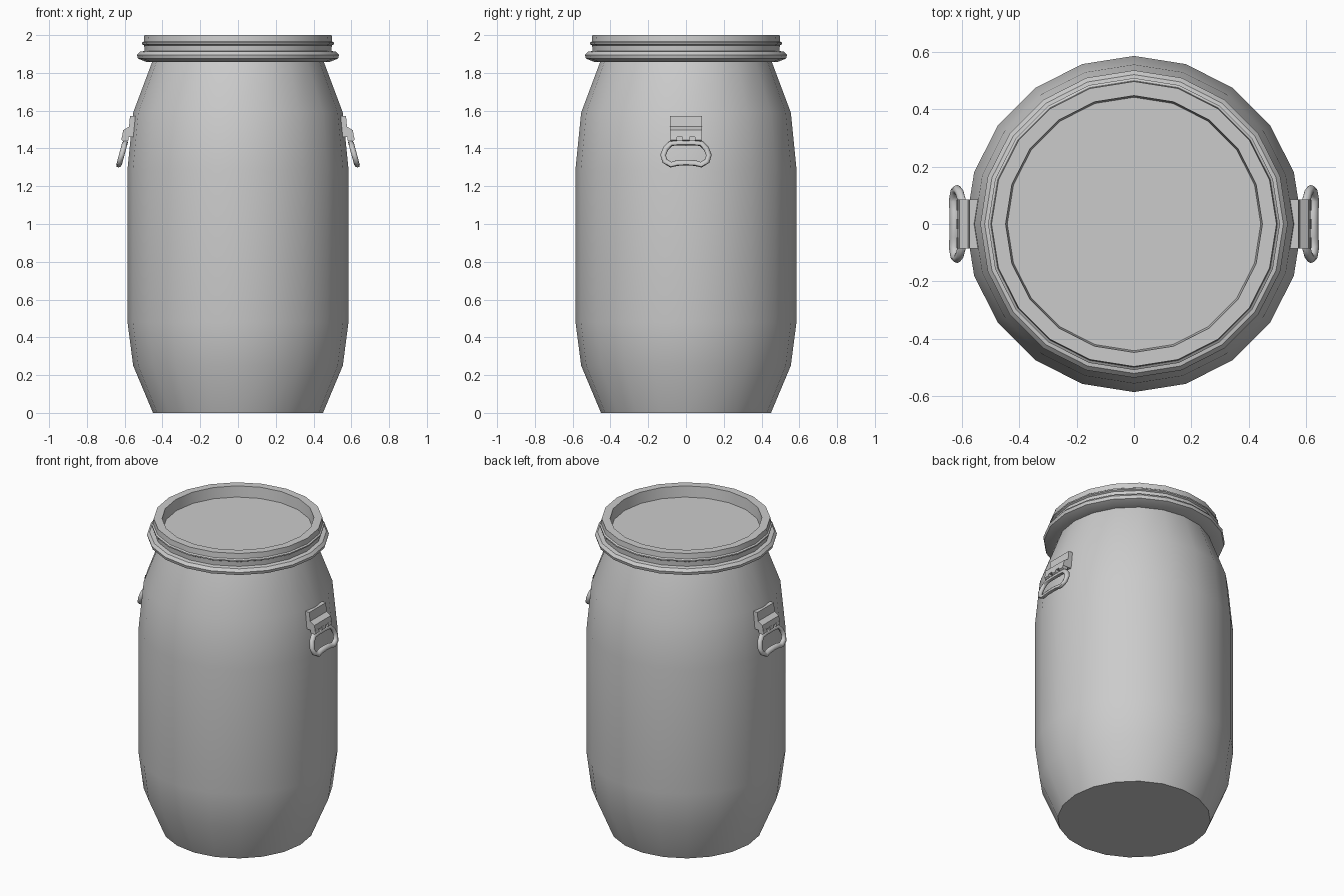
import bpy, bmesh, math

if "Cube" in bpy.data.objects:
    bpy.data.objects.remove(bpy.data.objects["Cube"])

SIDES = 20


def finish(name, bm, angle=35):
    bmesh.ops.recalc_face_normals(bm, faces=bm.faces[:])
    me = bpy.data.meshes.new(name)
    bm.to_mesh(me)
    bm.free()
    ob = bpy.data.objects.new(name, me)
    bpy.context.collection.objects.link(ob)
    bpy.ops.object.select_all(action='DESELECT')
    ob.select_set(True)
    bpy.context.view_layer.objects.active = ob
    bpy.ops.object.shade_smooth_by_angle(angle=math.radians(angle))
    return ob


def lathe(name, profile):
    """Revolve an (r, z) profile and cap both ends."""
    bm = bmesh.new()
    rings = []
    for r, z in profile:
        rings.append([bm.verts.new((r * math.cos(math.tau * i / SIDES),
                                    r * math.sin(math.tau * i / SIDES), z))
                      for i in range(SIDES)])
    for a, b in zip(rings, rings[1:]):
        for i in range(SIDES):
            j = (i + 1) % SIDES
            bm.faces.new((a[i], a[j], b[j], b[i]))
    bm.faces.new(rings[0])
    bm.faces.new(rings[-1])
    return finish(name, bm)


def extrude_y(name, profile, y0, y1, side):
    """Prism from an (x, z) profile, mirrored by side."""
    bm = bmesh.new()
    face = bm.faces.new([bm.verts.new((side * x, y0, z)) for x, z in profile])
    ext = bmesh.ops.extrude_face_region(bm, geom=[face])
    verts = [v for v in ext['geom'] if isinstance(v, bmesh.types.BMVert)]
    bmesh.ops.translate(bm, verts=verts, vec=(0, y1 - y0, 0))
    return finish(name, bm, 30)


def tube_loop(name, pts, radius, side, n=8):
    """Closed tube along (y, z) points lying in a tilted plane."""
    bm = bmesh.new()
    rings = []
    for k, (y, z) in enumerate(pts):
        (ya, za), (yb, zb) = pts[k - 1], pts[(k + 1) % len(pts)]
        length = math.hypot(yb - ya, zb - za)
        ny, nz = (zb - za) / length, -(yb - ya) / length
        x = 0.597 + (1.435 - z) * 0.27
        ring = []
        for i in range(n):
            c = radius * math.cos(math.tau * i / n)
            s = radius * math.sin(math.tau * i / n)
            ring.append(bm.verts.new((side * (x + s - c * nz * 0.27),
                                      y + c * ny, z + c * nz)))
        rings.append(ring)
    for k, a in enumerate(rings):
        b = rings[(k + 1) % len(rings)]
        for i in range(n):
            j = (i + 1) % n
            bm.faces.new((a[i], a[j], b[j], b[i]))
    return finish(name, bm, 50)


# Barrel body
lathe("barrel_body", [(0.45, 0), (0.555, 0.25), (0.585, 0.48), (0.585, 1.29),
                      (0.555, 1.59), (0.45, 1.87)])

# Lid with clamping ring, small ridge and recessed top
lathe("lid", [(0.43, 1.858), (0.485, 1.858), (0.53, 1.876), (0.535, 1.895),
              (0.52, 1.912), (0.495, 1.916), (0.497, 1.946), (0.508, 1.952),
              (0.508, 1.96), (0.499, 1.966), (0.496, 2.0), (0.447, 2.0),
              (0.441, 1.93)])

# Handles on both sides: bracket, hinge tabs and hanging ring
bracket = [(0.53, 1.572), (0.572, 1.572), (0.577, 1.515), (0.608, 1.497),
           (0.614, 1.46), (0.53, 1.46)]
tab = [(0.578, 1.465), (0.614, 1.465), (0.618, 1.445), (0.60, 1.434), (0.58, 1.442)]
half = [(0.04, 1.431), (0.08, 1.427), (0.107, 1.40), (0.121, 1.365),
        (0.112, 1.333), (0.08, 1.314), (0.045, 1.323)]
loop = [(0, 1.431)] + half + [(0, 1.325)] + [(-y, z) for y, z in reversed(half)]
for label, side in (("right", 1), ("left", -1)):
    extrude_y(f"{label}_handle_bracket", bracket, -0.085, 0.085, side)
    for i, y in enumerate((-0.065, 0, 0.065)):
        extrude_y(f"{label}_hinge_tab_{i + 1}", tab, y - 0.018, y + 0.018, side)
    tube_loop(f"{label}_handle_ring", loop, 0.015, side)
